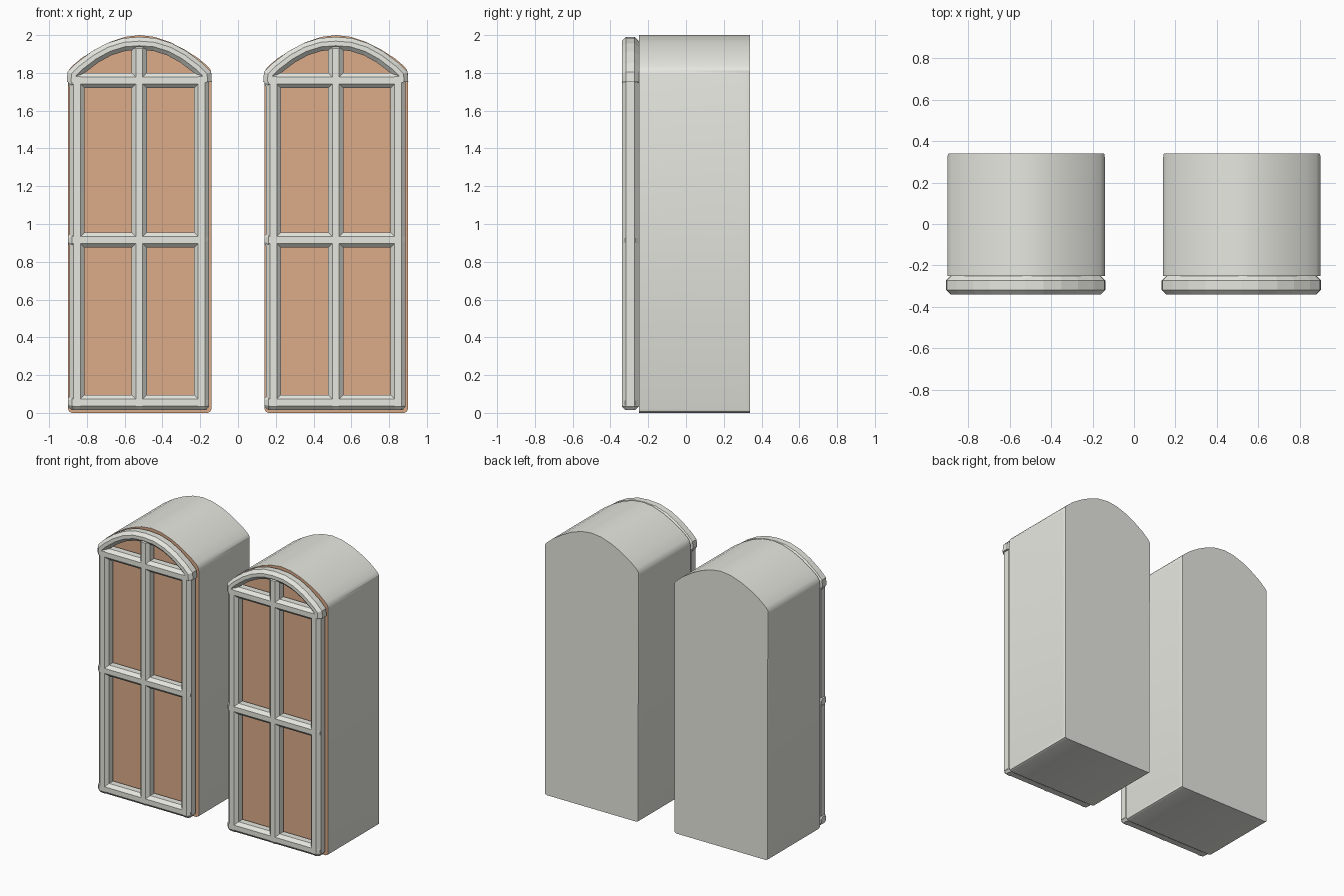
import bpy, bmesh
from mathutils import Vector

if "Cube" in bpy.data.objects:
    bpy.data.objects.remove(bpy.data.objects["Cube"])

orange = bpy.data.materials.new("panel_orange")
orange.diffuse_color = (0.72, 0.41, 0.25, 1)
orange.use_nodes = True
orange.node_tree.nodes["Principled BSDF"].inputs["Base Color"].default_value = orange.diffuse_color
grey = bpy.data.materials.new("shell_grey")
grey.diffuse_color = (0.8, 0.8, 0.75, 1)
grey.use_nodes = True
grey.node_tree.nodes["Principled BSDF"].inputs["Base Color"].default_value = grey.diffuse_color

FRONT, BACK = -0.25, 0.34
BAR_Y, BAR_DEPTH, CHAMFER = -0.295, 0.045, 0.022


def finish(bm, name, x, mats, smooth=None):
    bmesh.ops.recalc_face_normals(bm, faces=bm.faces)
    me = bpy.data.meshes.new(name)
    bm.to_mesh(me)
    bm.free()
    for m in mats:
        me.materials.append(m)
    ob = bpy.data.objects.new(name, me)
    bpy.context.collection.objects.link(ob)
    ob.location.x = x
    if smooth:
        bpy.ops.object.select_all(action='DESELECT')
        ob.select_set(True)
        bpy.context.view_layer.objects.active = ob
        bpy.ops.object.shade_smooth_by_angle(angle=smooth)
    return ob


def mirrored(half):
    """Half outline starting at +x and ending on the axis -> full outline."""
    return half + [(-x, z) for x, z in reversed(half[:-1])]


def body(name, x):
    # Arched outline with softened lower corners, extruded front to back
    outline = mirrored([(0.36, 0), (0.374, 0.007), (0.38, 0.022), (0.38, 1.79),
                        (0.375, 1.815), (0.36, 1.835), (0.31, 1.877), (0.235, 1.925),
                        (0.16, 1.963), (0.08, 1.99), (0, 2.0)])
    bm = bmesh.new()
    front = bm.faces.new([bm.verts.new((px, FRONT, z)) for px, z in outline])
    ext = bmesh.ops.extrude_face_region(bm, geom=[front], use_keep_orig=True)
    moved = [v for v in ext["geom"] if isinstance(v, bmesh.types.BMVert)]
    bmesh.ops.translate(bm, verts=moved, vec=(0, BACK - FRONT, 0))
    # Rounded upright edges at the back
    uprights = [e for e in bm.edges if e.calc_length() > 1
                and all(v.co.y > 0 for v in e.verts)]
    bmesh.ops.bevel(bm, geom=uprights, offset=0.04, segments=4, profile=0.5,
                    affect='EDGES')
    # Coloured front panel
    for f in bm.faces:
        if all(abs(v.co.y - FRONT) < 1e-4 for v in f.verts):
            f.material_index = 1
    return finish(bm, name, x, [grey, orange], 0.5)


def bar(name, x, path, half=0.04, end=0.0):
    """Chamfered bar swept along a path in the xz plane, ends tapered by 'end'."""
    c, d = CHAMFER, BAR_DEPTH
    section = [(half, d - c), (half - c, d), (c - half, d), (-half, d - c),
               (-half, c - d), (c - half, -d), (half - c, -d), (half, c - d)]
    pts = [Vector(p) for p in path]
    rings = []
    for i, p in enumerate(pts):
        t0 = (p - pts[i - 1]).normalized() if i else (pts[1] - p).normalized()
        t1 = (pts[i + 1] - p).normalized() if i < len(pts) - 1 else t0
        t = (t0 + t1).normalized()
        n = Vector((-t.y, t.x)) / max(t.dot(t0), 0.5)
        if end and i == 0:
            rings += [(p, n, 0.6), (p + t * end, n, 1)]
        elif end and i == len(pts) - 1:
            rings += [(p - t * end, n, 1), (p, n, 0.6)]
        else:
            rings.append((p, n, 1))
    bm = bmesh.new()
    loops = [[bm.verts.new((p.x + n.x * s * k, BAR_Y + q * k, p.y + n.y * s * k))
              for s, q in section] for p, n, k in rings]
    for a, b in zip(loops, loops[1:]):
        for j in range(8):
            bm.faces.new((a[j], a[j - 1], b[j - 1], b[j]))
    bm.faces.new(loops[0])
    bm.faces.new(loops[-1])
    return finish(bm, name, x, [grey])


arch = mirrored([(0.35, 1.75), (0.347, 1.79), (0.31, 1.827), (0.235, 1.884),
                 (0.16, 1.925), (0.08, 1.95), (0, 1.956)])

for side, cx in (("left", -0.52), ("right", 0.52)):
    body(side + "_cabinet_body", cx)
    fx = cx - 0.0025
    # Uprights of the front frame
    for part, px in (("left_stile", -0.33), ("mullion", 0), ("right_stile", 0.33)):
        top = 1.95 if px == 0 else 1.80
        bar(f"{side}_{part}", fx, [(px, 0.015), (px, top)], end=0.02)
    # Cross rails
    for part, z in (("bottom_rail", 0.055), ("middle_rail", 0.915), ("top_rail", 1.76)):
        bar(f"{side}_{part}", fx, [(-0.377, z), (0.368, z)], end=0.02)
    # Arched head of the frame
    bar(side + "_arch_rail", fx, arch, half=0.034)
